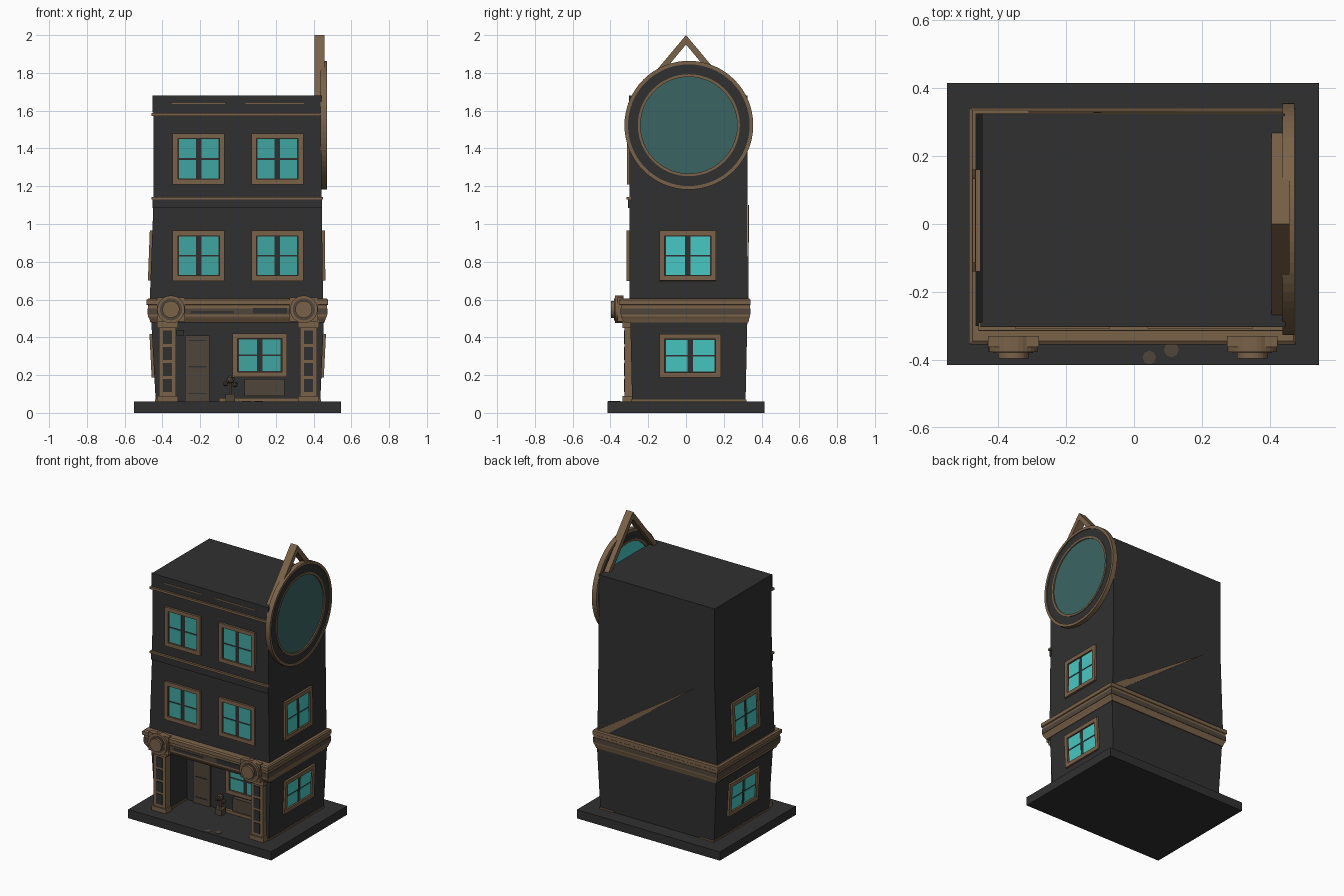
import bpy, bmesh, math
from mathutils import Matrix, Vector

if "Cube" in bpy.data.objects:
    bpy.data.objects.remove(bpy.data.objects["Cube"])


def material(name, r, g, b):
    lin = [((c / 255 + 0.055) / 1.055) ** 2.4 for c in (r, g, b)]
    m = bpy.data.materials.new(name)
    m.diffuse_color = (*lin, 1)
    m.use_nodes = True
    m.node_tree.nodes["Principled BSDF"].inputs["Base Color"].default_value = m.diffuse_color
    return m


WALL = material("charcoal wall", 48, 48, 48)
TRIM = material("brown trim", 122, 98, 73)
WORN = material("worn dark brown", 80, 69, 58)
GLASS = material("front glass", 64, 165, 161)
BRIGHT = material("side glass", 72, 200, 195)
DIAL = material("dull teal", 58, 101, 99)
I = Matrix.Identity(4)


def finish(name, bm, *mats):
    bmesh.ops.recalc_face_normals(bm, faces=bm.faces)
    me = bpy.data.meshes.new(name)
    bm.to_mesh(me)
    bm.free()
    for m in mats:
        me.materials.append(m)
    ob = bpy.data.objects.new(name, me)
    bpy.context.collection.objects.link(ob)
    return ob


def boxes(name, mat, items, M=I):
    """Boxes given as (x0, x1, y0, y1, z0, z1) in one mesh."""
    bm = bmesh.new()
    for x0, x1, y0, y1, z0, z1 in items:
        T = Matrix.Translation(((x0 + x1) / 2, (y0 + y1) / 2, (z0 + z1) / 2))
        S = Matrix.Diagonal((x1 - x0, y1 - y0, z1 - z0, 1))
        bmesh.ops.create_cube(bm, size=1, matrix=M @ T @ S)
    return finish(name, bm, mat)


def loft(name, mat, rows):
    """Stack of rectangles (z, x0, x1, y0, y1)."""
    bm = bmesh.new()
    rings = [[bm.verts.new(p) for p in ((a, c, z), (b, c, z), (b, d, z), (a, d, z))]
             for z, a, b, c, d in rows]
    for r, s in zip(rings, rings[1:]):
        for i in range(4):
            j = (i + 1) % 4
            bm.faces.new((r[i], r[j], s[j], s[i]))
    bm.faces.new(rings[0])
    bm.faces.new(rings[-1])
    return finish(name, bm, mat)


def ring(name, mat, center, axis, r0, r1, a, b, n=64):
    """Flat ring (or disc when r0 is 0) spanning a..b along the axis."""
    bm = bmesh.new()
    M = Matrix.Translation(center) @ Vector(axis).to_track_quat('Z', 'Y').to_matrix().to_4x4()
    loops = []
    for r, h in ((r0, a), (r1, a), (r1, b), (r0, b)):
        if r > 0:
            loops.append([bm.verts.new(M @ Vector((r * math.cos(2 * math.pi * i / n),
                          r * math.sin(2 * math.pi * i / n), h))) for i in range(n)])
    k = len(loops)
    if k == 2:
        bm.faces.new(loops[0])
        bm.faces.new(loops[1])
    for p in range(k if k == 4 else 1):
        u, v = loops[p], loops[(p + 1) % k]
        for i in range(n):
            j = (i + 1) % n
            bm.faces.new((u[i], u[j], v[j], v[i]))
    return finish(name, bm, mat)


def window(name, loc, w, h, turn=0, tilt=0, glass=GLASS):
    M = (Matrix.Translation(loc) @ Matrix.Rotation(math.radians(turn), 4, 'Z')
         @ Matrix.Rotation(tilt, 4, 'X'))
    x, z, t = w / 2, h / 2, 0.027
    boxes(name + "_frame", TRIM, [(-x, x, -.014, .01, z - t, z), (-x, x, -.014, .01, -z, t - z),
                                  (-x, t - x, -.014, .01, t - z, z - t),
                                  (x - t, x, -.014, .01, t - z, z - t)], M)
    boxes(name + "_sash", WALL, [(t - x, x - t, -.003, .01, t - z, z - t)], M)
    px, pz = x - t - .007, z - t - .004
    boxes(name + "_panes", glass, [(a, b, -.006, 0, c, d)
                                   for a, b in ((-px, -.014), (.014, px))
                                   for c, d in ((-pz, -.005), (.005, pz))], M)


# plinth and walls, with a recessed porch on the ground floor
boxes("plinth", WALL, [(-.55, .545, -.415, .415, 0, .06)])
loft("ground_floor", WALL, [(.05, -.435, .435, -.08, .315), (.5, -.46, .455, -.08, .325)])
loft("porch_side_left", WALL, [(.05, -.435, -.335, -.285, -.07), (.5, -.46, -.335, -.295, -.07)])
loft("porch_side_right", WALL, [(.05, .335, .435, -.285, -.07), (.5, .335, .455, -.295, -.07)])
loft("upper_floors", WALL, [(.48, -.465, .455, -.3, .325), (.6, -.467, .45, -.3, .325),
                            (1.13, -.447, .443, -.3, .325), (1.68, -.447, .443, -.297, .325)])

# cornice around the building
loft("cornice", TRIM, [(.478, -.462, .457, -.325, .33), (.5, -.47, .465, -.34, .335),
                       (.51, -.477, .47, -.345, .338), (.57, -.477, .47, -.345, .338),
                       (.573, -.485, .477, -.355, .342), (.598, -.485, .477, -.355, .342),
                       (.605, -.475, .47, -.345, .335)])
boxes("cornice_worn_band", WORN, [(-.48, .473, -.348, .341, .52, .553)])
boxes("cornice_dark_patches", WALL, [(-.25, -.02, -.35, -.34, .525, .54),
                                     (.08, .26, -.35, -.34, .525, .555)])
# thin sliver on the back wall
bm = bmesh.new()
tri = [(.452, .326, .6), (.37, .326, .6), (-.31, .328, 1.1)]
f = bm.faces.new([bm.verts.new(p) for p in tri])
g = bmesh.ops.extrude_face_region(bm, geom=[f])
for v in g["geom"]:
    if isinstance(v, bmesh.types.BMVert):
        v.co.y += .005
finish("back_sliver", bm, TRIM)

# string courses on the front
boxes("string_course_dark", WALL, [(-.452, .446, -.308, -.29, 1.085, 1.13),
                                   (-.452, .446, -.303, -.29, 1.59, 1.68)])
boxes("string_course_trim", TRIM, [(-.457, .45, -.315, -.29, 1.13, 1.144),
                                   (-.457, .45, -.313, -.29, 1.572, 1.588),
                                   (-.35, -.07, -.307, -.3, 1.634, 1.641),
                                   (.04, .35, -.307, -.3, 1.634, 1.641)])
boxes("skirting", TRIM, [(-.44, -.33, -.29, .32, .06, .07), (.33, .44, -.29, .32, .06, .07)])

# pillars with dark panels, and round medallions above them
for side, px, mx in (("left", -.373, -.355), ("right", .373, .348)):
    boxes("pillar_" + side, TRIM, [(px - .045, px + .045, -.325, -.27, .06, .49),
                                   (px - .055, px + .055, -.335, -.27, .06, .09),
                                   (px - .055, px + .055, -.335, -.27, .45, .49)])
    boxes("pillar_panels_" + side, WALL,
          [(px - .023, px + .023, -.329, -.32, z, z + .07) for z in (.11, .195, .28, .365)])
    c = (mx, 0, .548)
    boxes("medallion_block_" + side, TRIM, [(mx - .075, mx + .075, -.362, -.33, .485, .61),
                                            (mx - .012, mx + .012, -.362, -.33, .6, .622)])
    ring("medallion_" + side, TRIM, c, (0, -1, 0), 0, .073, .33, .377, 32)
    ring("medallion_groove_" + side, WORN, c, (0, -1, 0), .045, .058, .37, .38, 32)
    ring("medallion_boss_" + side, TRIM, c, (0, -1, 0), 0, .045, .37, .396, 32)

# windows
for n, x in (("left", -.208), ("right", .208)):
    window("top_window_" + n, (x, -.299, 1.345), .275, .27)
    window("middle_window_" + n, (x, -.3, .832), .275, .265)
window("shop_window", (.115, -.08, .305), .29, .23)
for n, s, up in (("left", -1, -.038), ("right", 1, -.013)):
    window("side_middle_window_" + n, (.447 if s > 0 else -.458, .01, .832),
           .3, .265, 90 * s, up, BRIGHT)
    window("side_low_window_" + n, (.446 if s > 0 else -.449, .022, .303),
           .325, .23, 90 * s, .05, BRIGHT)

# porch: door, panel below window, lamp, potted plant and flat stones
boxes("door", WORN, [(-.28, -.15, -.092, -.07, .06, .41)])
boxes("door_panels", WALL, [(-.262, -.168, -.095, -.09, .1, .105),
                            (-.262, -.168, -.095, -.09, .24, .247),
                            (-.262, -.168, -.095, -.09, .38, .385)])
boxes("shop_panel", WORN, [(.035, .245, -.11, -.07, .09, .18)])
boxes("porch_skirting", TRIM, [(-.1, .33, -.1, -.07, .06, .08)])
boxes("lamp", WALL, [(-.325, -.285, -.14, -.07, .41, .44)])
boxes("plant_pot", WORN, [(-.065, -.015, -.16, -.11, .06, .1)])
ring("plant_stem", TRIM, (-.04, -.135, 0), (0, 0, 1), 0, .008, .09, .17, 8)
bm = bmesh.new()
for dx, dz, r in ((0, .175, .025), (-.025, .155, .016), (.025, .15, .016)):
    bmesh.ops.create_icosphere(bm, subdivisions=1, radius=r,
                               matrix=Matrix.Translation((-.04 + dx, -.135, dz)))
finish("plant_leaves", bm, WORN)
ring("stone_a", WORN, (.045, -.393, 0), (0, 0, 1), 0, .02, .055, .063, 8)
ring("stone_b", WORN, (.11, -.37, 0), (0, 0, 1), 0, .022, .055, .063, 8)

# big round dial on the right wall
C, X = (0, .015, 1.523), (1, 0, 0)
ring("dial_rim", TRIM, C, X, .322, .341, .437, .472)
ring("dial_band", WALL, C, X, .268, .325, .44, .466)
ring("dial_inner_rim", TRIM, C, X, .256, .27, .437, .47)
face = ring("dial_face", DIAL, C, X, 0, .26, .446, .462)
face.data.materials.append(BRIGHT)
for p in face.data.polygons:
    p.material_index = 1 if p.normal.x < -.5 else 0

# triangular hanger above the dial
bm = bmesh.new()
prof = [(-.285, 1.66), (0, 2.0), (.285, 1.66), (.243, 1.66), (0, 1.95), (-.243, 1.66)]
fr = [bm.verts.new((.405, y, z)) for y, z in prof]
bk = [bm.verts.new((.457, y, z)) for y, z in prof]
for vs in (fr, bk):
    bm.faces.new((vs[0], vs[1], vs[4], vs[5]))
    bm.faces.new((vs[1], vs[2], vs[3], vs[4]))
for i in range(6):
    j = (i + 1) % 6
    bm.faces.new((fr[i], fr[j], bk[j], bk[i]))
finish("dial_hanger", bm, TRIM)
